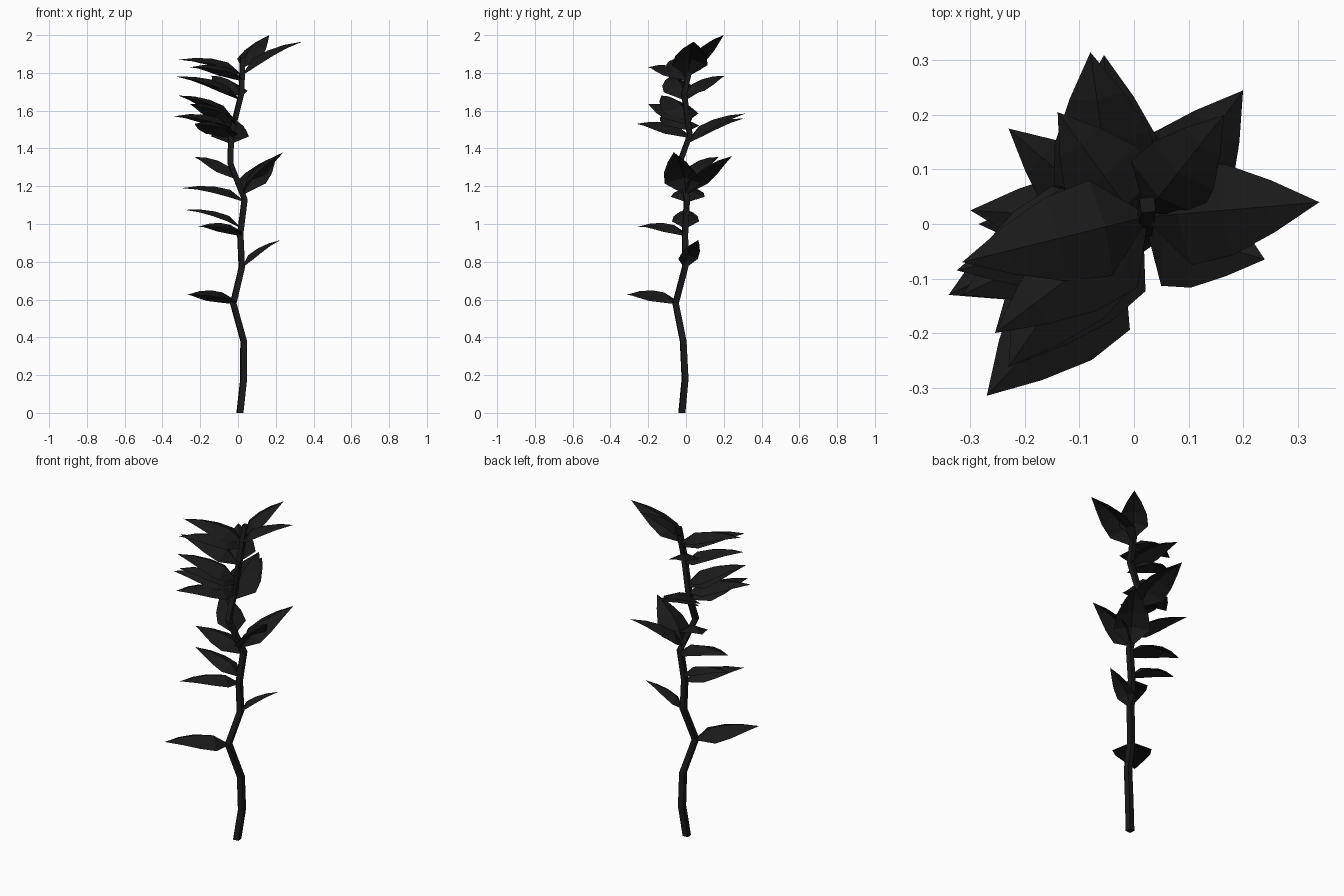
import bpy, bmesh
from math import cos, sin, pi
from mathutils import Vector

if "Cube" in bpy.data.objects:
    bpy.data.objects.remove(bpy.data.objects["Cube"])

black = bpy.data.materials.new("dark_foliage")
black.diffuse_color = (0.01, 0.01, 0.01, 1)
black.use_nodes = True
black.node_tree.nodes["Principled BSDF"].inputs["Base Color"].default_value = black.diffuse_color


def make_object(name, bm):
    bmesh.ops.recalc_face_normals(bm, faces=bm.faces)
    me = bpy.data.meshes.new(name)
    bm.to_mesh(me)
    bm.free()
    me.materials.append(black)
    ob = bpy.data.objects.new(name, me)
    bpy.context.collection.objects.link(ob)
    return ob


# Stem: four-sided tube along a crooked path, slightly tapered
path = [(.01, -.022, 0), (.03, -.005, .18), (.03, -.015, .38), (-.025, -.055, .58),
        (.02, -.005, .77), (.012, -.005, .95), (.035, .005, 1.13), (-.04, -.035, 1.32),
        (-.037, .02, 1.47), (.018, -.01, 1.69), (.025, .035, 1.885)]
SIDES = 4
bm = bmesh.new()
rings = []
for i, p in enumerate(path):
    r = .024 - .005 * i / (len(path) - 1)
    rings.append([bm.verts.new(Vector(p) + Vector((r * cos(a), r * sin(a), 0)))
                  for a in (2 * pi * k / SIDES + .9 for k in range(SIDES))])
for a, b in zip(rings, rings[1:]):
    for k in range(SIDES):
        n = (k + 1) % SIDES
        bm.faces.new((a[k], a[n], b[n], b[k]))
bm.faces.new(rings[0])
bm.faces.new(rings[-1])
make_object("stem", bm)


def stem_at(z):
    for a, b in zip(path, path[1:]):
        if z <= b[2]:
            return Vector(a).lerp(Vector(b), (z - a[2]) / (b[2] - a[2]))
    return Vector(path[-1])


# Leaf stations: fraction along, relative half width, relative arch
STATIONS = [(0, .08, 0), (.25, 1, .13), (.5, .88, .13), (.75, .5, .085), (1, 0, 0)]


def make_leaf(name, base_z, tip, width):
    base, tip = stem_at(base_z), Vector(tip)
    axis = tip - base
    side = axis.cross(Vector((0, 0, 1))).normalized()
    up = side.cross(axis).normalized()
    bm = bmesh.new()
    prev = None
    for t, w, arch in STATIONS:
        mid = base + axis * t + up * arch * axis.length
        drop = up * (-.42 * w * width)
        row = [bm.verts.new(mid + drop - side * w * width), bm.verts.new(mid),
               bm.verts.new(mid + drop + side * w * width)] if w else [bm.verts.new(mid)]
        if prev:
            for k in range(2):
                if w:
                    bm.faces.new((prev[k], prev[k + 1], row[k + 1], row[k]))
                else:
                    bm.faces.new((prev[k], prev[k + 1], row[0]))
        prev = row
    make_object(name, bm)


# Leaves: height on the stem, tip position, half width
leaves = [
    (.58, (-.27, -.315, .625), .108),
    (.77, (.225, .065, .915), .055),
    (.94, (-.21, -.255, .985), .085),
    (.98, (-.285, .0, 1.075), .072),
    (1.12, (-.3, .025, 1.19), .09),
    (1.16, (.2, .245, 1.36), .1),
    (1.16, (.24, -.065, 1.38), .1),
    (1.24, (-.23, .175, 1.355), .08),
    (1.44, (-.08, .315, 1.585), .1),
    (1.43, (-.055, .31, 1.56), .1),
    (1.46, (-.23, -.262, 1.53), .105),
    (1.5, (-.34, -.13, 1.57), .1),
    (1.53, (-.255, -.2, 1.635), .1),
    (1.55, (-.315, -.13, 1.68), .1),
    (1.66, (-.325, -.085, 1.78), .095),
    (1.68, (-.14, .205, 1.785), .09),
    (1.76, (-.255, -.2, 1.83), .09),
    (1.79, (-.315, -.07, 1.87), .09),
    (1.79, (.34, .04, 1.965), .095),
    (1.83, (.165, .2, 2.0), .08),
]
for i, (z, tip, w) in enumerate(leaves):
    make_leaf(f"leaf_{i + 1:02d}", z, tip, w)
